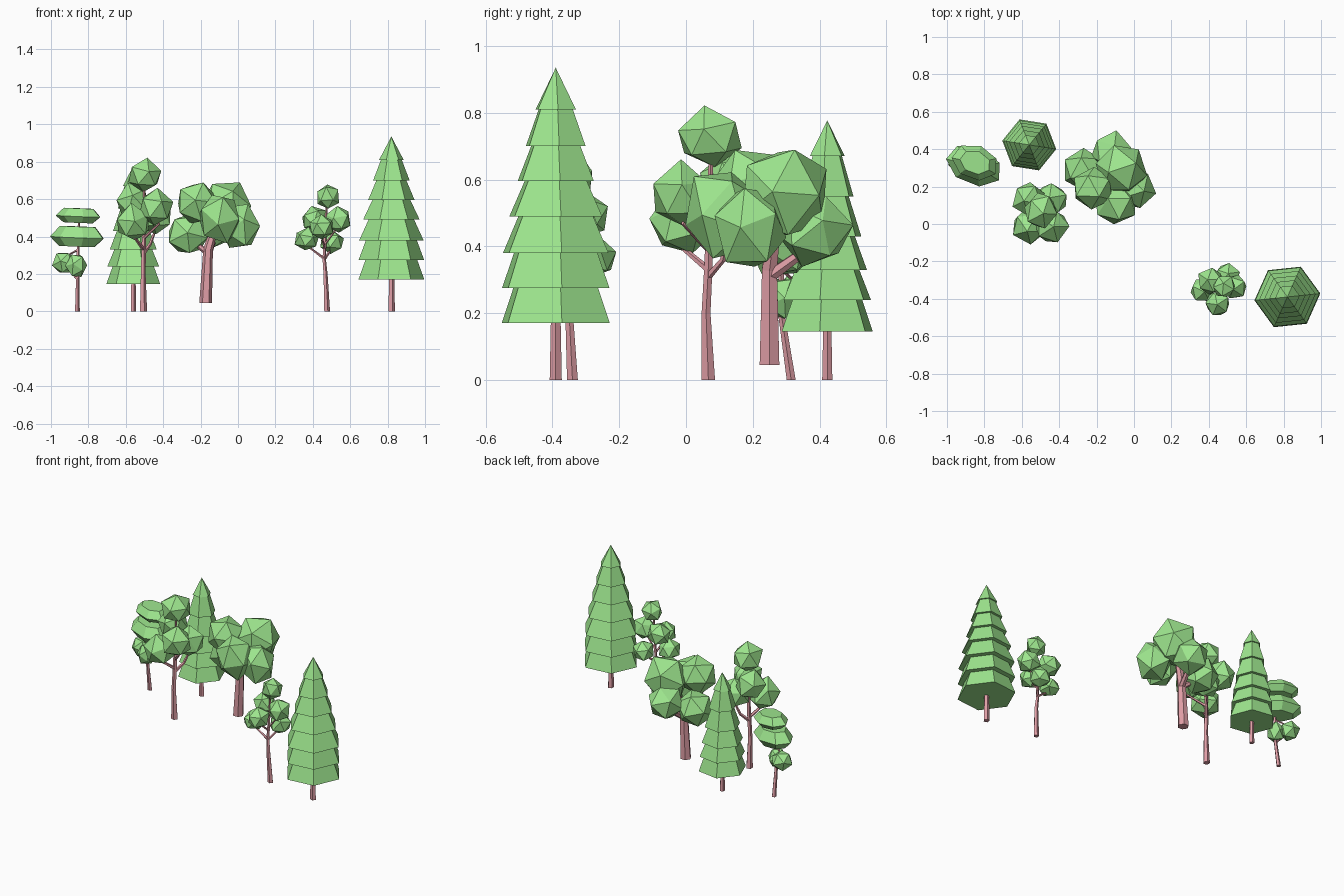
import bpy, bmesh, math, random
from mathutils import Vector, Matrix, Euler

if "Cube" in bpy.data.objects:
    bpy.data.objects.remove(bpy.data.objects["Cube"])

random.seed(4)


def material(name, rgb):
    m = bpy.data.materials.new(name)
    m.diffuse_color = (*rgb, 1)
    m.use_nodes = True
    m.node_tree.nodes["Principled BSDF"].inputs["Base Color"].default_value = m.diffuse_color
    return m


LEAF = material("leaf green", (0.34, 0.79, 0.27))
BARK = material("pink bark", (0.74, 0.34, 0.38))


def finish(bm, name, mat):
    bmesh.ops.recalc_face_normals(bm, faces=bm.faces)
    me = bpy.data.meshes.new(name)
    bm.to_mesh(me)
    bm.free()
    me.materials.append(mat)
    bpy.context.collection.objects.link(bpy.data.objects.new(name, me))


def limb(bm, path, sides=5):
    """Tapered tube through (x, y, z, radius) points."""
    rings = []
    pts = [Vector(p[:3]) for p in path]
    for i, p in enumerate(path):
        d = pts[min(i + 1, len(pts) - 1)] - pts[max(i - 1, 0)]
        if i == 0:
            d = Vector((0, 0, 1)) if d.z > abs(d.x) + abs(d.y) else d
        q = Vector((0, 0, 1)).rotation_difference(d)
        rings.append([bm.verts.new(pts[i] + q @ Vector((p[3] * math.cos(a), p[3] * math.sin(a), 0)))
                      for a in (math.tau * k / sides for k in range(sides))])
    for a, b in zip(rings, rings[1:]):
        for k in range(sides):
            n = (k + 1) % sides
            bm.faces.new((a[k], a[n], b[n], b[k]))
    bm.faces.new(rings[0])
    bm.faces.new(rings[-1])


def branches(name, paths, sides=5):
    bm = bmesh.new()
    for p in paths:
        limb(bm, p, sides)
    finish(bm, name, BARK)


def foliage(name, clumps, peak=0.0):
    """Faceted clumps: (x, y, z, rx, ry, rz, yaw); peak raises the crown and flattens the base."""
    bm = bmesh.new()
    for x, y, z, rx, ry, rz, yaw in clumps:
        tilt = 0.25 if peak else 3.1
        turn = Euler((random.uniform(-tilt, tilt), random.uniform(-tilt, tilt),
                      random.uniform(0, 6.28))).to_matrix().to_4x4()
        m = (Matrix.Translation((x, y, z)) @ Matrix.Rotation(math.radians(yaw), 4, 'Z')
             @ Matrix.Diagonal((rx, ry, rz, 1)) @ turn)
        c = Vector((x, y, z))
        for v in bmesh.ops.create_icosphere(bm, subdivisions=1, radius=1.1, matrix=m)["verts"]:
            d = (v.co - c) * random.uniform(0.93, 1.07)
            d.z = d.z * (1 + peak) if d.z > 0 else d.z * (1 - peak)
            v.co = c + d
    finish(bm, name, LEAF)


def pads(name, clumps):
    """Flat seven-sided clumps: a wide belt between smaller, slightly tilted top and bottom."""
    bm = bmesh.new()
    for x, y, z, rx, ry, rz, yaw in clumps:
        m = (Matrix.Translation((x, y, z)) @ Matrix.Rotation(math.radians(yaw), 4, 'Z')
             @ Matrix.Rotation(0.04, 4, 'Y') @ Matrix.Diagonal((rx, ry, rz, 1)))
        for half in ((-0.92, 0.68, 0.0), (0.92, 0.68, 0.4)):
            h, r, _ = half
            lo, hi = sorted((-0.1, h))
            r1, r2 = (1.03, r) if h > 0 else (r, 1.03)
            bmesh.ops.create_cone(bm, cap_ends=False, segments=7, radius1=r1, radius2=r2, depth=hi - lo,
                                  matrix=m @ Matrix.Translation((0, 0, (lo + hi) / 2)))
    bmesh.ops.remove_doubles(bm, verts=bm.verts, dist=1e-4)
    bmesh.ops.holes_fill(bm, edges=bm.edges, sides=8)
    finish(bm, name, LEAF)


def ball(x, y, z, r, rz=None):
    return (x, y, z, r, r, rz or r, 0)


def conifer(name, x, y, tiers, tip, yaw, trunk_r):
    """Stacked hexagonal skirts: tiers are (bottom z, radius)."""
    bm = bmesh.new()
    for i, (z, r) in enumerate(tiers):
        last = i == len(tiers) - 1
        top = tip if last else tiers[i + 1][0] + 0.015
        r2 = 0 if last else tiers[i + 1][1] * 0.76
        bmesh.ops.create_cone(bm, cap_ends=True, segments=6, radius1=r, radius2=r2, depth=top - z,
                              matrix=Matrix.Translation((x, y, (z + top) / 2))
                              @ Matrix.Rotation(math.radians(yaw + 30), 4, 'Z'))
    bmesh.ops.remove_doubles(bm, verts=bm.verts, dist=1e-5)
    finish(bm, name + "_needles", LEAF)
    branches(name + "_trunk", [[(x, y, 0, trunk_r), (x, y, tiers[0][0] + 0.02, trunk_r * 0.8)]])


# conifers
conifer("tall_conifer", 0.82, -0.39,
        [(0.17, 0.177), (0.275, 0.176), (0.38, 0.173), (0.49, 0.152), (0.595, 0.125), (0.70, 0.098), (0.81, 0.066)],
        0.935, 6, 0.019)
conifer("small_conifer", -0.56, 0.423,
        [(0.145, 0.146), (0.24, 0.14), (0.33, 0.127), (0.43, 0.109), (0.55, 0.084), (0.67, 0.056)],
        0.777, -9, 0.016)

# big round tree
branches("round_tree_trunk", [
    [(-0.173, 0.25, 0.045, 0.034), (-0.16, 0.25, 0.33, 0.026), (-0.11, 0.27, 0.5, 0.018)],
    [(-0.16, 0.25, 0.31, 0.017), (-0.26, 0.28, 0.39, 0.012)],
    [(-0.158, 0.25, 0.31, 0.02), (-0.12, 0.39, 0.41, 0.013)]], 6)
foliage("round_tree_foliage", [
    ball(-0.065, 0.29, 0.56, 0.135), ball(-0.12, 0.385, 0.45, 0.103), ball(-0.27, 0.29, 0.41, 0.105),
    ball(-0.22, 0.19, 0.58, 0.11), ball(0.005, 0.19, 0.46, 0.105, 0.125), ball(-0.1, 0.11, 0.5, 0.11, 0.13)])

# tall forked tree
branches("forked_tree_trunk", [
    [(-0.507, 0.067, 0, 0.021), (-0.508, 0.06, 0.2, 0.014), (-0.505, 0.067, 0.34, 0.013),
     (-0.5, 0.075, 0.7, 0.006)],
    [(-0.505, 0.067, 0.33, 0.011), (-0.57, -0.04, 0.42, 0.006)],
    [(-0.505, 0.067, 0.31, 0.011), (-0.47, 0.11, 0.36, 0.009), (-0.44, 0.13, 0.44, 0.006)],
    [(-0.505, 0.067, 0.39, 0.009), (-0.42, -0.01, 0.47, 0.006)]])
foliage("forked_tree_foliage", [
    (-0.495, 0.07, 0.716, 0.085, 0.097, 0.085, 0), ball(-0.56, 0.13, 0.575, 0.086, 0.09),
    ball(-0.445, 0.13, 0.49, 0.088, 0.09), ball(-0.56, -0.01, 0.46, 0.088, 0.09),
    ball(-0.44, -0.01, 0.54, 0.086, 0.09)], 0.2)

# slender tree
branches("slender_tree_trunk", [
    [(0.475, -0.34, 0, 0.017), (0.467, -0.35, 0.2, 0.012), (0.46, -0.345, 0.28, 0.01), (0.475, -0.34, 0.6, 0.005)],
    [(0.463, -0.347, 0.28, 0.008), (0.37, -0.36, 0.35, 0.005)],
    [(0.463, -0.347, 0.28, 0.008), (0.51, -0.27, 0.35, 0.005)],
    [(0.465, -0.345, 0.36, 0.007), (0.54, -0.34, 0.46, 0.004)],
    [(0.463, -0.347, 0.34, 0.007), (0.44, -0.43, 0.42, 0.004)]])
foliage("slender_tree_foliage", [
    ball(0.48, -0.335, 0.605, 0.06, 0.062), ball(0.41, -0.305, 0.485, 0.068, 0.066),
    ball(0.535, -0.335, 0.48, 0.066, 0.066), ball(0.368, -0.355, 0.375, 0.063, 0.056),
    ball(0.5, -0.275, 0.36, 0.063, 0.062), ball(0.447, -0.425, 0.44, 0.064, 0.062)], 0.2)

# layered tree with flat clumps
branches("layered_tree_trunk", [
    [(-0.86, 0.315, 0, 0.014), (-0.857, 0.285, 0.2, 0.01), (-0.855, 0.285, 0.36, 0.008), (-0.85, 0.31, 0.5, 0.006)],
    [(-0.857, 0.285, 0.17, 0.007), (-0.93, 0.32, 0.25, 0.004)],
    [(-0.855, 0.285, 0.33, 0.006), (-0.91, 0.32, 0.3, 0.004)]])
pads("layered_tree_pads", [
    (-0.85, 0.33, 0.512, 0.125, 0.09, 0.042, -20), (-0.855, 0.312, 0.4, 0.152, 0.1, 0.058, -22)])
foliage("layered_tree_foliage", [
    ball(-0.93, 0.33, 0.26, 0.06), ball(-0.865, 0.285, 0.245, 0.055, 0.062)])
